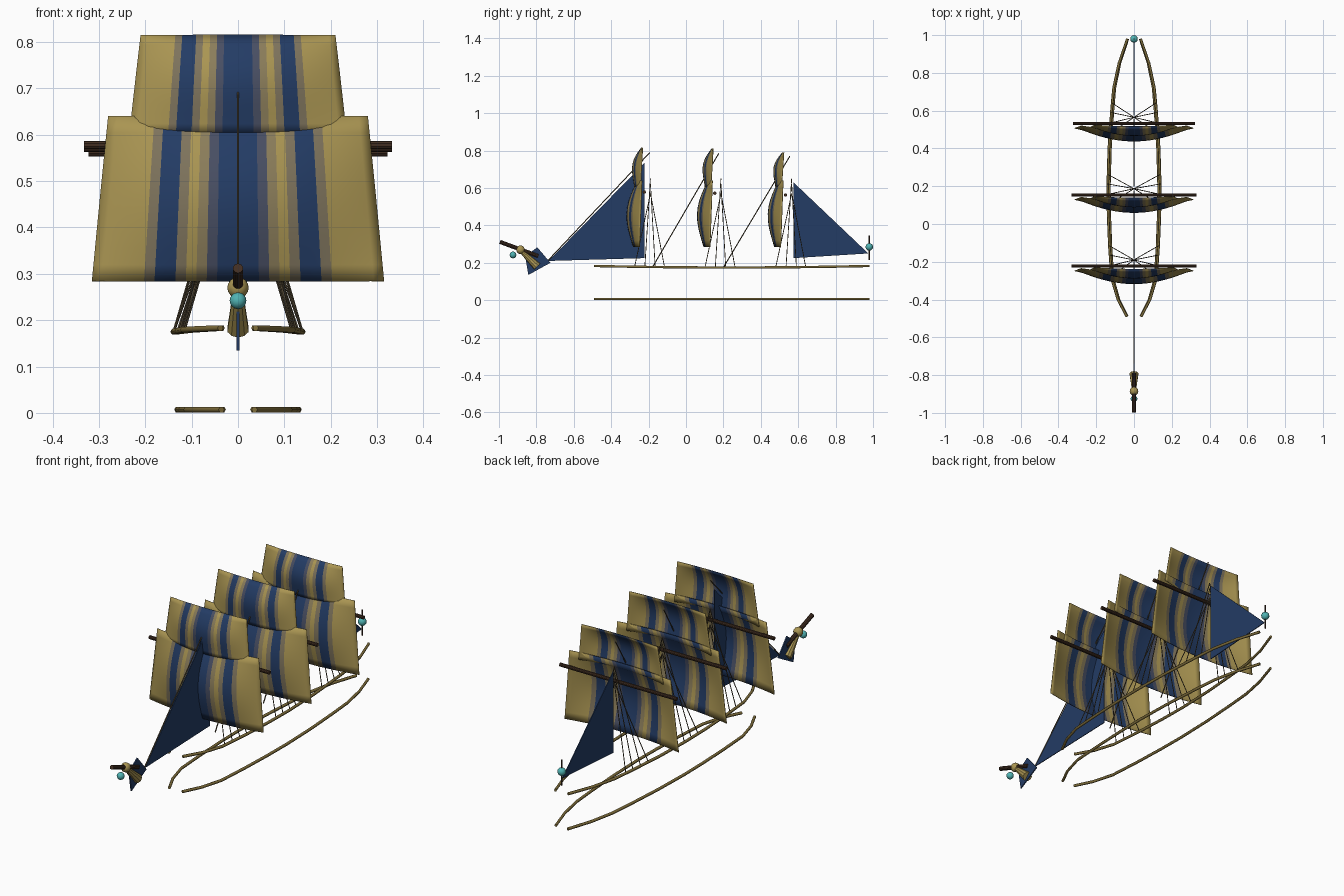
import bpy, bmesh, math
from mathutils import Vector

if "Cube" in bpy.data.objects:
    bpy.data.objects.remove(bpy.data.objects["Cube"])


def mat(name, c):
    m = bpy.data.materials.new(name)
    m.diffuse_color = (*c, 1)
    m.use_nodes = True
    m.node_tree.nodes["Principled BSDF"].inputs["Base Color"].default_value = m.diffuse_color
    return m


GOLD_C, BLUE_C = (0.40, 0.30, 0.085), (0.017, 0.045, 0.13)
GOLD, BLUE = mat("gold", GOLD_C), mat("blue", BLUE_C)
BROWN = mat("dark_wood", (0.055, 0.028, 0.016))
ROPE = mat("rope", (0.10, 0.075, 0.04))
RAIL = mat("rail_gold", (0.22, 0.16, 0.045))
TEAL = mat("teal_glass", (0.08, 0.45, 0.45))
BLEND = [mat("stripe_%d" % i, [g + (b - g) * i / 8 for g, b in zip(GOLD_C, BLUE_C)])
         for i in range(9)]


def add(name, bm, mats, smooth=False):
    me = bpy.data.meshes.new(name)
    bmesh.ops.recalc_face_normals(bm, faces=bm.faces)
    for f in bm.faces:
        f.smooth = smooth
    bm.to_mesh(me)
    bm.free()
    ob = bpy.data.objects.new(name, me)
    for m in mats:
        me.materials.append(m)
    bpy.context.collection.objects.link(ob)
    return ob


def rod(bm, a, b, r1, r2=None, sides=8):
    a, b = Vector(a), Vector(b)
    d = b - a
    new = bmesh.ops.create_cone(bm, cap_ends=True, segments=sides, radius1=r1,
                                radius2=r1 if r2 is None else r2, depth=d.length)["verts"]
    rot = d.to_track_quat('Z', 'Y').to_matrix()
    for v in new:
        v.co = rot @ v.co + (a + b) / 2


def single_rod(name, a, b, r1, m, r2=None, sides=10):
    bm = bmesh.new()
    rod(bm, a, b, r1, r2, sides)
    return add(name, bm, [m])


def ball(name, loc, r, m):
    bm = bmesh.new()
    bmesh.ops.create_uvsphere(bm, u_segments=12, v_segments=8, radius=r)
    bmesh.ops.translate(bm, verts=bm.verts, vec=loc)
    return add(name, bm, [m], True)


def flat_panel(name, pts, m, thick=0.004):
    bm = bmesh.new()
    bm.faces.new([bm.verts.new((0, y, z)) for y, z in pts])
    ob = add(name, bm, [m])
    s = ob.modifiers.new("thickness", 'SOLIDIFY')
    s.thickness, s.offset = thick, 0
    return ob


def stripe(u):
    # blue amount across the sail, 0 at the centre to 1 at the edge
    keys = [(0, 1), (.17, 1), (.29, 0), (.34, 0), (.46, 1), (.54, 1), (.68, 0), (1.01, 0)]
    for (a, p), (b, q) in zip(keys, keys[1:]):
        if a <= u <= b:
            return p + (q - p) * (u - a) / (b - a)
    return 0


def sail(name, yb, yt, zb, zt, wb, wt, depth, fb, ft, nu=28, nv=10):
    # billowing striped square sail
    bm = bmesh.new()
    grid = []
    for j in range(nv + 1):
        t = j / nv
        base = fb + (ft - fb) * t
        belly = base + (1 - base) * math.sin(math.pi * t)
        row = []
        for i in range(nu + 1):
            u = 2 * i / nu - 1
            row.append(bm.verts.new((u * (wb + (wt - wb) * t),
                                     yb + (yt - yb) * t - depth * belly * (1 - u * u),
                                     zb + (zt - zb) * t)))
        grid.append(row)
    for j in range(nv):
        for i in range(nu):
            f = bm.faces.new((grid[j][i], grid[j][i + 1], grid[j + 1][i + 1], grid[j + 1][i]))
            f.material_index = round(8 * stripe(abs(2 * (i + .5) / nu - 1)))
    ob = add(name, bm, BLEND, True)
    s = ob.modifiers.new("thickness", 'SOLIDIFY')
    s.thickness, s.offset = 0.003, 0


# rails, upper and lower on both sides
half = [(.038, -.49), (.085, -.40), (.118, -.29), (.130, -.12), (.137, .05), (.139, .2),
        (.133, .4), (.119, .6), (.108, .72), (.08, .85), (.035, .98)]
for label, z, k, sag in (("upper", .183, 1, .008), ("lower", .007, .94, 0)):
    for side, s in (("left", -1), ("right", 1)):
        cu = bpy.data.curves.new(label + "_rail_" + side, 'CURVE')
        cu.dimensions = '3D'
        cu.bevel_depth, cu.bevel_resolution, cu.use_fill_caps = .007, 1, True
        sp = cu.splines.new('POLY')
        sp.points.add(len(half) - 1)
        for p, (x, y) in zip(sp.points, half):
            dip = sag * (1 - ((y - .245) / .735) ** 2)
            p.co = (s * x * k, y, z - dip, 1)
        cu.materials.append(RAIL)
        ob = bpy.data.objects.new(cu.name, cu)
        bpy.context.collection.objects.link(ob)


def rail_x(y):
    for (xa, a), (xb, b) in zip(half, half[1:]):
        if a <= y <= b:
            return xa + (xb - xa) * (y - a) / (b - a)
    return .04


# three sets of sails, yards and shrouds
for n, (y, top, yard_z, yard_w) in (("fore", (-.223, .815, .578, .332)),
                                    ("main", (.154, .81, .572, .332)),
                                    ("aft", (.532, .79, .562, .322))):
    sail(n + "_lower_sail", y - .025, y - .012, .284, .64, .315, .28, .075, .45, .3)
    sail(n + "_upper_sail", y - .02, y - .008, .603, top, .234, .21, .05, .65, .15)
    single_rod(n + "_yard", (-yard_w, y, yard_z), (yard_w, y, yard_z), .009, BROWN)
    bm = bmesh.new()
    for dy, z in ((-.085, .57), (-.03, .65), (.025, .62), (.075, .57)):
        yb = y + .033 + dy
        for s in (-1, 1):
            rod(bm, (s * rail_x(yb), yb, .178), (0, y + .033, z), .0022, sides=5)
    add(n + "_shrouds", bm, [ROPE])

# stays along the centre line
bm = bmesh.new()
for a, b in (((0, -.74, .21), (0, -.193, .79)), ((0, -.18, .175), (0, .175, .785)),
             ((0, .2, .175), (0, .555, .77))):
    rod(bm, a, b, .0028, sides=6)
add("stays", bm, [ROPE])

# triangular sails
flat_panel("jib_sail", [(-.735, .21), (-.222, .225), (-.222, .735)], BLUE)
flat_panel("spanker_sail", [(.575, .225), (.975, .25), (.575, .63)], BLUE)

# bowsprit and figurehead
single_rod("bowsprit", (0, -.995, .312), (0, -.79, .236), .011, BROWN)
single_rod("figurehead_body", (0, -.88, .262), (0, -.795, .18), .011, GOLD, .024, 10)
ball("figurehead_head", (0, -.885, .27), .023, GOLD)
ball("figurehead_orb", (0, -.925, .242), .018, TEAL)
flat_panel("figurehead_wings", [(-.795, .283), (-.725, .2), (-.843, .135), (-.86, .235)],
           BLUE, .006)

# stern lantern
ball("stern_lantern", (0, .98, .285), .02, TEAL)
single_rod("lantern_rod", (0, .98, .215), (0, .98, .345), .003, BROWN, sides=6)
